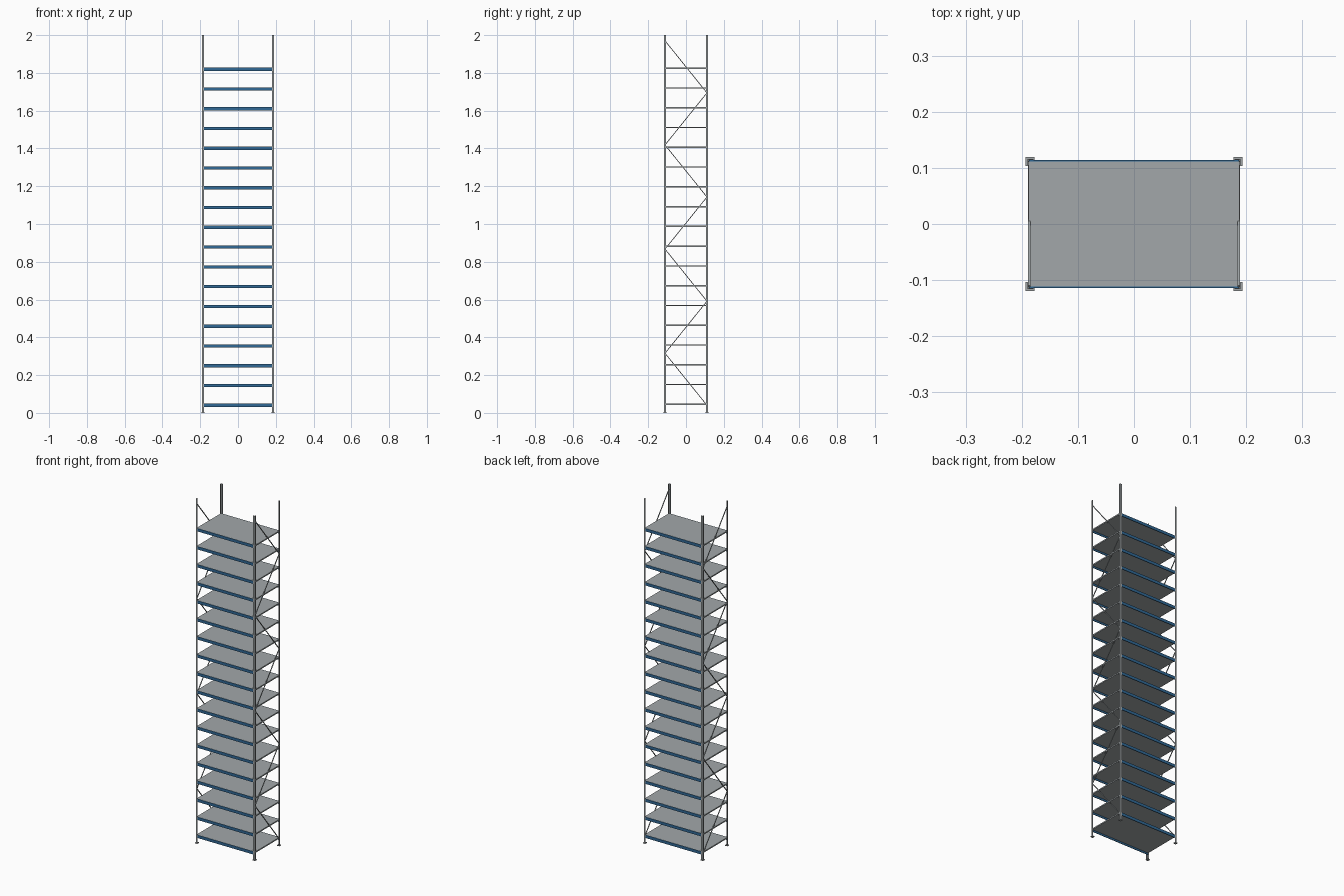
import bpy, bmesh
from mathutils import Vector, Matrix

cube = bpy.data.objects.get("Cube")
if cube:
    bpy.data.objects.remove(cube)


def material(name, rgb):
    m = bpy.data.materials.new(name)
    m.use_nodes = True
    m.diffuse_color = (*rgb, 1)
    m.node_tree.nodes["Principled BSDF"].inputs["Base Color"].default_value = (*rgb, 1)
    return m


GREY = material("galvanised grey", (0.36, 0.39, 0.40))
BLUE = material("beam blue", (0.03, 0.14, 0.30))


def add_box(bm, lo, hi, matrix=Matrix()):
    lo, hi = Vector(lo), Vector(hi)
    place = Matrix.Translation((lo + hi) / 2) @ Matrix.Diagonal((*(hi - lo), 1))
    bmesh.ops.create_cube(bm, size=1, matrix=matrix @ place)


def finish(bm, name, mat):
    bmesh.ops.recalc_face_normals(bm, faces=bm.faces)
    me = bpy.data.meshes.new(name)
    bm.to_mesh(me)
    bm.free()
    me.materials.append(mat)
    ob = bpy.data.objects.new(name, me)
    bpy.context.collection.objects.link(ob)
    return ob


X, Y = 0.190, 0.116          # outer corner of the uprights
LEG, WALL = 0.011, 0.002     # angle section
SHELVES, FIRST, STEP = 18, 0.049, 0.10465

# Uprights: angle sections, open towards the shelves, on square feet
for sy, depth in ((-1, "front"), (1, "back")):
    for sx, side in ((1, "left"), (-1, "right")):
        bm = bmesh.new()
        profile = [(0, 0), (LEG, 0), (LEG, WALL), (WALL, WALL), (WALL, LEG), (0, LEG)]
        face = bm.faces.new([bm.verts.new((sx * (X - a), sy * (Y - b), 0.003))
                             for a, b in profile])
        top = bmesh.ops.extrude_face_region(bm, geom=[face])["geom"]
        bmesh.ops.translate(bm, vec=(0, 0, 1.997),
                            verts=[v for v in top if isinstance(v, bmesh.types.BMVert)])
        finish(bm, f"{depth}_{side}_upright", GREY)

        bm = bmesh.new()
        cx, cy, r = sx * 0.1855, sy * 0.1115, 0.0078
        add_box(bm, (cx - r, cy - r, 0), (cx + r, cy + r, 0.004))
        finish(bm, f"{depth}_{side}_foot", GREY)

# Shelves with a blue beam along the front and back edges
for i in range(SHELVES):
    top = FIRST + i * STEP
    bm = bmesh.new()
    add_box(bm, (-0.188, -0.1115, top - 0.007), (0.188, 0.1115, top))
    finish(bm, f"shelf_{i + 1}", GREY)
    for sy, depth in ((-1, "front"), (1, "back")):
        bm = bmesh.new()
        y0, y1 = sorted((sy * 0.1105, sy * 0.1138))
        add_box(bm, (-0.187, y0, top - 0.017), (0.187, y1, top - 0.0005))
        finish(bm, f"{depth}_beam_{i + 1}", BLUE)

# Zigzag braces on both ends
RISE, START, REACH = 0.2757, 0.04, 0.111
for sx, side in ((1, "left"), (-1, "right")):
    bm = bmesh.new()
    for i in range(7):
        sy = 1 if i % 2 == 0 else -1
        a = Vector((sx * 0.1865, sy * REACH, START + i * RISE))
        b = Vector((sx * 0.1865, -sy * REACH, START + (i + 1) * RISE))
        turn = (b - a).to_track_quat("Z", "X").to_matrix().to_4x4()
        w = 0.002
        add_box(bm, (-w, -w, 0), (w, w, (b - a).length), Matrix.Translation(a) @ turn)
    finish(bm, f"{side}_brace", GREY)
